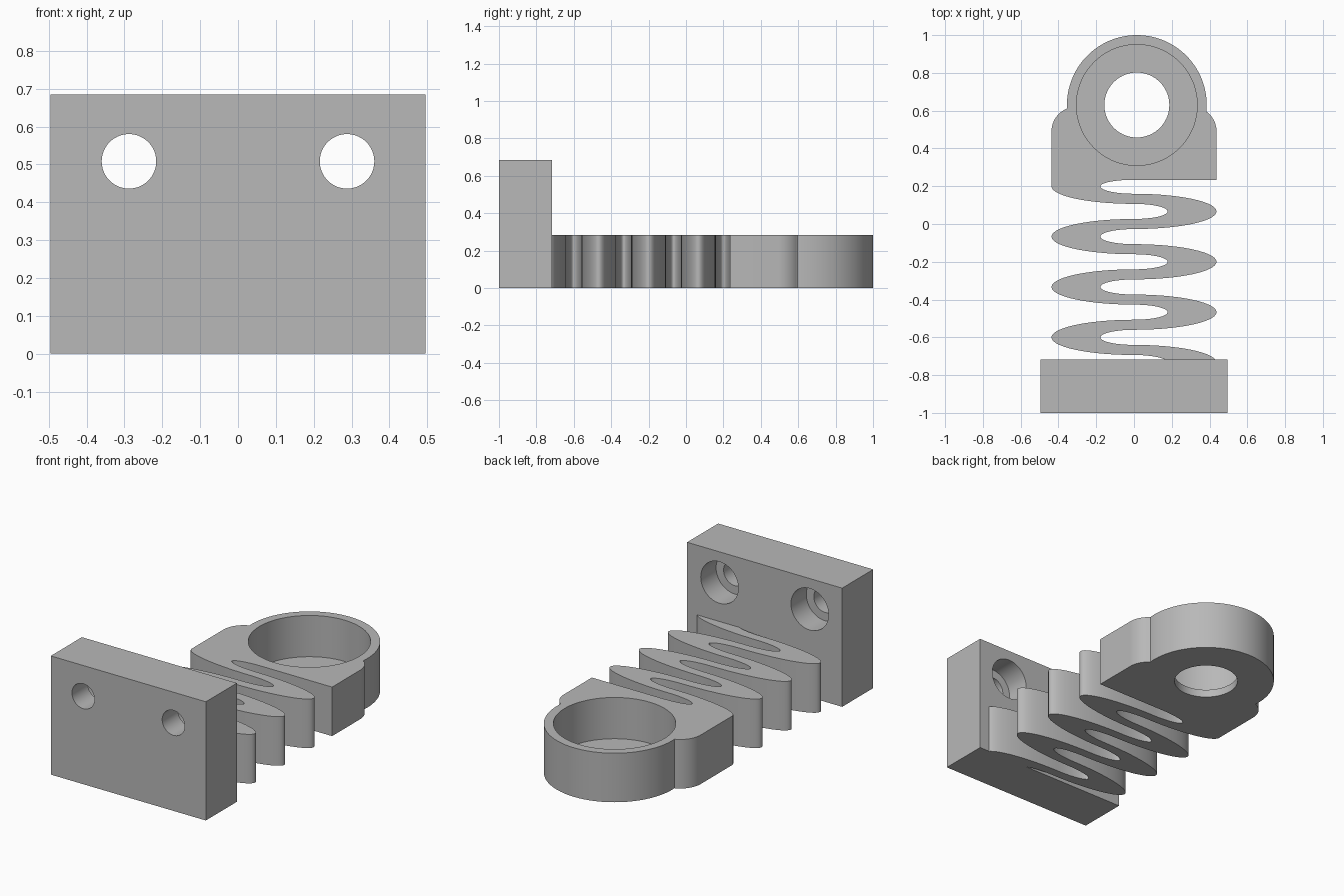
import bpy
import bmesh
from math import sin, cos, pi, radians
from mathutils import Matrix

cube = bpy.data.objects.get("Cube")
if cube:
    bpy.data.objects.remove(cube, do_unlink=True)

grey = bpy.data.materials.new("plain grey")
grey.use_nodes = True
grey.diffuse_color = (0.48, 0.48, 0.48, 1)
grey.node_tree.nodes["Principled BSDF"].inputs["Base Color"].default_value = grey.diffuse_color

HEIGHT = 0.283      # height of spring and ring mount
PLATE_BACK = -0.717
PITCH = 0.2667      # spacing of bends on one side of the spring


def make_object(name, bm):
    bmesh.ops.recalc_face_normals(bm, faces=bm.faces)
    mesh = bpy.data.meshes.new(name)
    bm.to_mesh(mesh)
    bm.free()
    mesh.materials.append(grey)
    obj = bpy.data.objects.new(name, mesh)
    bpy.context.collection.objects.link(obj)
    return obj


def extrude_outline(name, points, height):
    bm = bmesh.new()
    face = bm.faces.new([bm.verts.new((x, y, 0)) for x, y in points])
    top = bmesh.ops.extrude_face_region(bm, geom=[face])["geom"]
    verts = [v for v in top if isinstance(v, bmesh.types.BMVert)]
    bmesh.ops.translate(bm, vec=(0, 0, height), verts=verts)
    return make_object(name, bm)


def arc(cx, cy, rx, ry, start, end, steps):
    angles = [start + (end - start) * i / steps for i in range(steps + 1)]
    return [(cx + rx * cos(a), cy + ry * sin(a)) for a in angles]


def drill(target, centre, radius, depth, along_y=False):
    """Cut a round hole, centred on the given point, out of the target."""
    bm = bmesh.new()
    turn = Matrix.Rotation(pi / 2, 4, "X") if along_y else Matrix.Identity(4)
    bmesh.ops.create_cone(bm, cap_ends=True, segments=72, radius1=radius, radius2=radius,
                          depth=depth, matrix=Matrix.Translation(centre) @ turn)
    cutter = make_object("hole_cutter", bm)
    cutter.hide_render = True
    mod = target.modifiers.new("hole", "BOOLEAN")
    mod.operation = "DIFFERENCE"
    mod.solver = "EXACT"
    mod.object = cutter
    bpy.context.view_layer.objects.active = target
    bpy.ops.object.modifier_apply(modifier=mod.name)
    bpy.data.objects.remove(cutter, do_unlink=True)


# Mounting plate with two counterbored screw holes
w = 0.495
plate = extrude_outline("mounting_plate",
                        [(-w, -1), (w, -1), (w, PLATE_BACK), (-w, PLATE_BACK)], 0.685)
for side in (-1, 1):
    drill(plate, (side * 0.288, -0.85, 0.508), 0.072, 0.6, True)
    drill(plate, (side * 0.288, PLATE_BACK, 0.508), 0.12, 0.28, True)

# Ring mount: rounded shoulders, round end, front edge curving into the spring slot
outline = [(-0.437, 0.2)]
outline += arc(0, 0.2, -0.178, 0.034, 0, pi / 2, 12)
outline += [(0.437, 0.234)]
outline += arc(0.307, 0.49, 0.13, 0.13, 0, radians(53), 12)
outline += arc(0.015, 0.63, 0.37, 0.37, -0.09, pi + 0.047, 72)
outline += arc(-0.307, 0.49, 0.13, 0.13, radians(111), pi, 12)
mount = extrude_outline("ring_mount", outline, HEIGHT)
drill(mount, (0.015, 0.63, HEIGHT), 0.32, 2 * (HEIGHT - 0.045))
drill(mount, (0.015, 0.63, 0), 0.172, 0.4)

# Zigzag spring: alternating half-elliptic bends form one ribbon
left_edge, right_edge = [], []
for i in range(8):
    side = 1 if i % 2 else -1
    cy = 0.2 - i * PITCH / 2
    start = 0 if i == 0 else pi / 2
    end = 0.17 if i == 7 else -pi / 2
    outer = arc(0, cy, side * 0.437, 0.0933, start, end, 28)
    inner = arc(0, cy, side * 0.178, 0.04, start, end, 28)
    first = 0 if i == 0 else 1
    right_edge += (outer if side > 0 else inner)[first:]
    left_edge += (inner if side > 0 else outer)[first:]

bm = bmesh.new()
rows = []
for a, b in zip(left_edge, right_edge):
    rows.append([bm.verts.new((x, max(y, PLATE_BACK), z))
                 for (x, y), z in ((a, 0), (b, 0), (b, HEIGHT), (a, HEIGHT))])
for r0, r1 in zip(rows, rows[1:]):
    for k in range(4):
        n = (k + 1) % 4
        bm.faces.new((r0[k], r0[n], r1[n], r1[k]))
bm.faces.new(rows[0])
bm.faces.new(rows[-1])
spring = make_object("zigzag_spring", bm)

# Smooth curved walls, crisp edges
for obj in (plate, mount, spring):
    bpy.ops.object.select_all(action="DESELECT")
    obj.select_set(True)
    bpy.context.view_layer.objects.active = obj
    bpy.ops.object.shade_smooth_by_angle(angle=radians(30))
